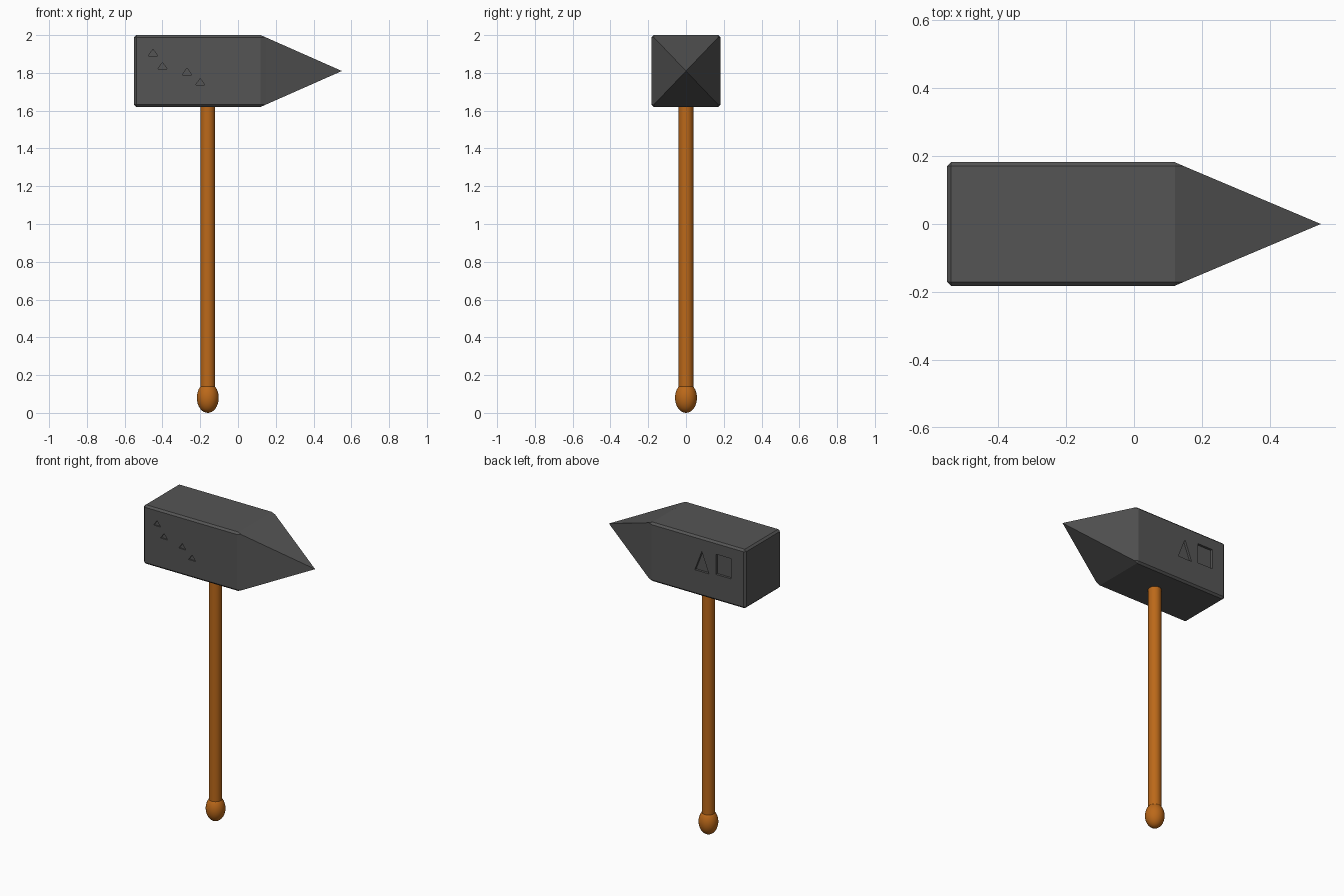
import bpy, bmesh, math

if "Cube" in bpy.data.objects:
    bpy.data.objects.remove(bpy.data.objects["Cube"])

HX = -0.16            # handle axis
CZ = 1.81             # head centre height


def material(name, rgb):
    m = bpy.data.materials.new(name)
    m.diffuse_color = (*rgb, 1)
    m.use_nodes = True
    m.node_tree.nodes["Principled BSDF"].inputs["Base Color"].default_value = m.diffuse_color
    return m


def to_object(name, bm, mat=None):
    bmesh.ops.remove_doubles(bm, verts=bm.verts, dist=1e-5)
    bmesh.ops.dissolve_degenerate(bm, edges=bm.edges, dist=1e-5)
    bmesh.ops.recalc_face_normals(bm, faces=bm.faces)
    me = bpy.data.meshes.new(name)
    bm.to_mesh(me)
    bm.free()
    ob = bpy.data.objects.new(name, me)
    bpy.context.collection.objects.link(ob)
    if mat:
        me.materials.append(mat)
    return ob


steel = material("dark_steel", (0.09, 0.09, 0.09))
wood = material("wood", (0.5, 0.14, 0.01))


# Head: chamfered square sections lofted along x, closing to a point
def section(bm, x, hy, hz, c):
    pts = []
    for sy, sz, first in ((1, 1, 0), (-1, 1, 1), (-1, -1, 0), (1, -1, 1)):
        pair = [(sy * hy, sz * (hz - c)), (sy * (hy - c), sz * hz)]
        pts += pair[::-1] if first else pair
    return [bm.verts.new((x, y, CZ + z)) for y, z in pts]


bm = bmesh.new()
rings = [section(bm, *s) for s in (
    (-0.55, 0.17, 0.178, 0),
    (-0.538, 0.182, 0.19, 0.012),
    (0.12, 0.182, 0.19, 0.012),
    (0.145, 0.171, 0.179, 0))]
for a, b in zip(rings, rings[1:]):
    for i in range(8):
        j = (i + 1) % 8
        bm.faces.new((a[i], a[j], b[j], b[i]))
tip = bm.verts.new((0.55, 0, CZ))
for i in range(8):
    bm.faces.new((rings[-1][i], rings[-1][(i + 1) % 8], tip))
bm.faces.new(rings[0])
head = to_object("hammer_head", bm, steel)


# Shallow geometric recesses in the head's sides
def prism(bm, pts, y0, y1):
    lo = [bm.verts.new((x, y0, z)) for x, z in pts]
    hi = [bm.verts.new((x, y1, z)) for x, z in pts]
    bm.faces.new(lo)
    bm.faces.new(hi[::-1])
    for i in range(len(pts)):
        j = (i + 1) % len(pts)
        bm.faces.new((lo[i], hi[i], hi[j], lo[j]))


bm = bmesh.new()
prism(bm, [(-0.45, 1.79), (-0.34, 1.79), (-0.34, 1.92), (-0.45, 1.92)], 0.167, 0.22)
prism(bm, [(-0.29, 1.78), (-0.19, 1.78), (-0.24, 1.91)], 0.167, 0.22)
for x, z in ((-0.45, 1.89), (-0.40, 1.82), (-0.27, 1.79), (-0.20, 1.735)):
    prism(bm, [(x - 0.025, z), (x + 0.025, z), (x, z + 0.035)], -0.22, -0.174)
cutter = to_object("recess_cutter", bm)
cutter.hide_render = True
cutter.hide_set(True)
mod = head.modifiers.new("recesses", "BOOLEAN")
mod.operation = "DIFFERENCE"
mod.solver = "EXACT"
mod.object = cutter


# Round parts turned about the handle axis
def lathe(name, profile, n=32):
    bm = bmesh.new()
    loops = [[bm.verts.new((HX + r * math.cos(2 * math.pi * i / n),
                            r * math.sin(2 * math.pi * i / n), z))
              for i in range(n)] for r, z in profile]
    for a, b in zip(loops, loops[1:]):
        for i in range(n):
            j = (i + 1) % n
            bm.faces.new((a[i], a[j], b[j], b[i]))
    ob = to_object(name, bm, wood)
    bpy.ops.object.select_all(action="DESELECT")
    ob.select_set(True)
    bpy.context.view_layer.objects.active = ob
    bpy.ops.object.shade_smooth_by_angle(angle=math.radians(35))
    return ob


lathe("handle", [(0, 0.1), (0.039, 0.1), (0.039, 1.66), (0, 1.66)])

# Egg-shaped end knob
lathe("end_knob", [(0.058 * math.sin(math.pi * k / 16),
                    0.08 - 0.08 * math.cos(math.pi * k / 16))
                   for k in range(17)])
